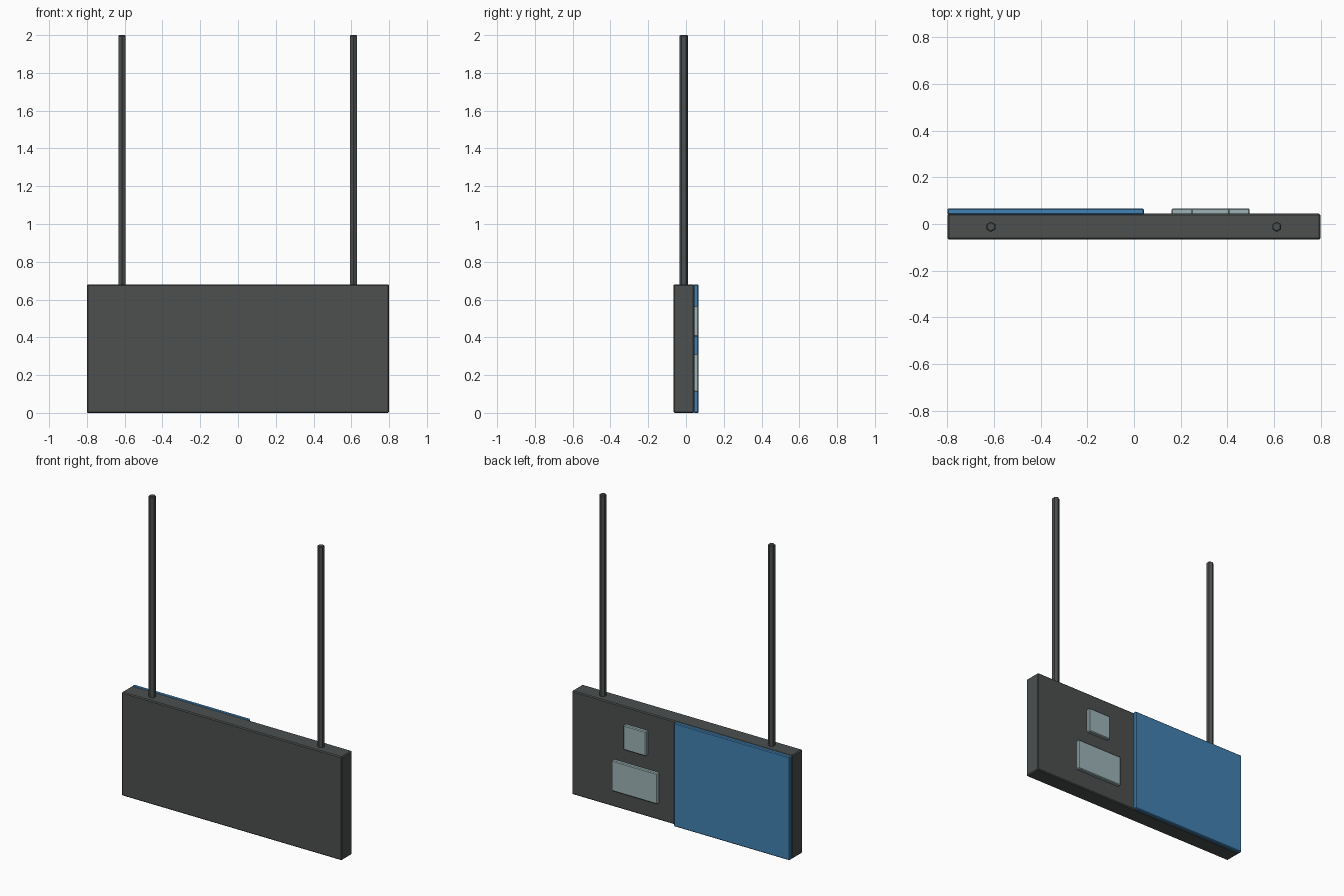
import bpy, math

if "Cube" in bpy.data.objects:
    bpy.data.objects.remove(bpy.data.objects["Cube"])


def material(name, rgb):
    m = bpy.data.materials.new(name)
    m.diffuse_color = (*rgb, 1)
    m.use_nodes = True
    m.node_tree.nodes["Principled BSDF"].inputs["Base Color"].default_value = m.diffuse_color
    return m


dark = material("dark_grey", (0.072, 0.080, 0.078))
blue = material("blue", (0.055, 0.223, 0.455))
pale = material("pale_grey", (0.34, 0.45, 0.47))


def finish(ob, name, mat, bevel):
    ob.name = name
    ob.data.materials.append(mat)
    b = ob.modifiers.new("bevel", 'BEVEL')
    b.width, b.segments = bevel, 1
    b.limit_method = 'ANGLE'
    b.angle_limit = math.radians(70)


def box(name, lo, hi, mat, bevel):
    bpy.ops.mesh.primitive_cube_add(size=1, location=[(a + b) / 2 for a, b in zip(lo, hi)])
    ob = bpy.context.object
    ob.scale = [b - a for a, b in zip(lo, hi)]
    bpy.ops.object.transform_apply(location=False, rotation=False, scale=True)
    finish(ob, name, mat, bevel)


# Main hanging sign board
BACK = 0.044
box("sign_board", (-0.80, -0.067, 0), (0.80, BACK, 0.68), dark, 0.006)

# Raised panels on the rear face
box("blue_panel", (-0.80, BACK - 0.004, 0), (0.043, 0.067, 0.68), blue, 0.005)
box("small_plate", (0.245, BACK - 0.004, 0.405), (0.41, 0.067, 0.567), pale, 0.005)
box("large_plate", (0.161, BACK - 0.004, 0.112), (0.496, 0.067, 0.313), pale, 0.005)

# Hexagonal hanging rods
for side, x in (("left", -0.614), ("right", 0.612)):
    bpy.ops.mesh.primitive_cylinder_add(vertices=6, radius=0.022, depth=1.33,
                                        location=(x, -0.012, 1.335))
    finish(bpy.context.object, side + "_rod", dark, 0.004)
